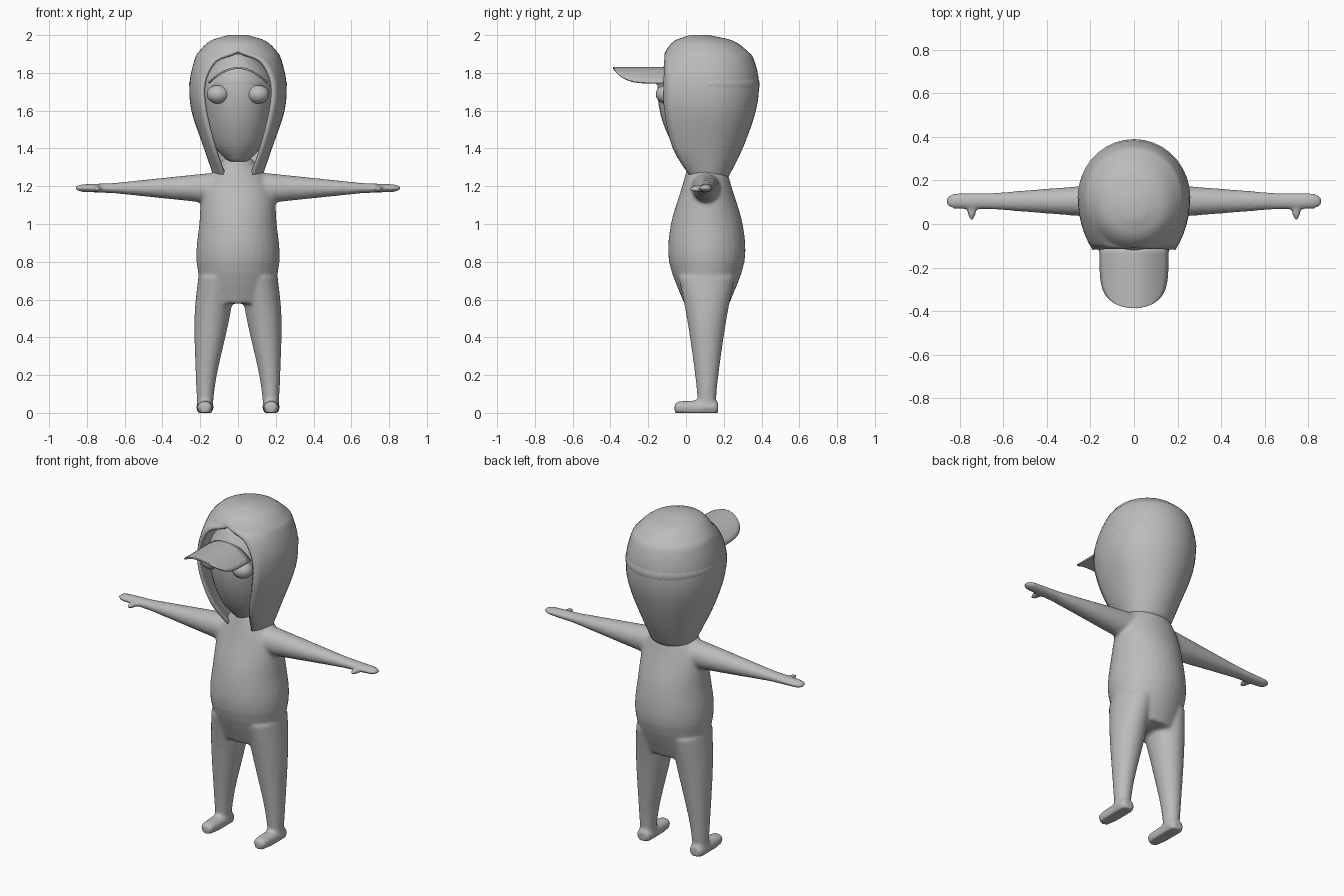
import bpy, bmesh, math

cube = bpy.data.objects.get("Cube")
if cube:
    bpy.data.objects.remove(cube)

shade = (0.5, 0.5, 0.5, 1)
grey = bpy.data.materials.new("plain grey")
grey.use_nodes = True
grey.diffuse_color = shade
grey.node_tree.nodes["Principled BSDF"].inputs["Base Color"].default_value = shade

MIDDLE = 0.11  # depth of the torso and leg axis


def finish(name, bm):
    """Turn a bmesh into a smooth grey object."""
    bmesh.ops.remove_doubles(bm, verts=bm.verts, dist=0.001)
    bmesh.ops.recalc_face_normals(bm, faces=bm.faces)
    for face in bm.faces:
        face.smooth = True
    mesh = bpy.data.meshes.new(name)
    bm.to_mesh(mesh)
    bm.free()
    mesh.materials.append(grey)
    ob = bpy.data.objects.new(name, mesh)
    bpy.context.collection.objects.link(ob)
    return ob


def modify(ob, kind, **settings):
    modifier = ob.modifiers.new(kind.title(), kind)
    for key, value in settings.items():
        setattr(modifier, key, value)


def flow(keys, steps=4):
    """Smooth curve of sections through a few key sections."""
    result = []
    last = len(keys) - 1
    for i in range(last):
        a, b, c, d = (keys[min(max(k, 0), last)] for k in (i - 1, i, i + 1, i + 2))
        for step in range(steps):
            t = step / steps
            result.append([q + t / 2 * (r - p + t * (2 * p - 5 * q + 4 * r - s
                           + t * (3 * (q - r) + s - p)))
                           for p, q, r, s in zip(a, b, c, d)])
    return result + [list(keys[last])]


def skin(bm, rows, closed=False):
    """Join equal rows of points with quads; closed rows also get end caps."""
    loops = [[bm.verts.new(point) for point in row] for row in rows]
    count = len(loops[0])
    for a, b in zip(loops, loops[1:]):
        for i in range(count if closed else count - 1):
            j = (i + 1) % count
            bm.faces.new((a[i], a[j], b[j], b[i]))
    if closed:
        bm.faces.new(loops[0])
        bm.faces.new(loops[-1])


def tube(bm, axis, sections, side=1, count=32):
    """Oval sections: position, centre u, centre v, radius u, radius v."""
    rows = []
    for t, cu, cv, ru, rv in sections:
        row = []
        for i in range(count):
            angle = math.tau * i / count
            u, v = cu + ru * math.cos(angle), cv + rv * math.sin(angle)
            x, y, z = {"x": (t, u, v), "y": (u, t, v), "z": (u, v, t)}[axis]
            row.append((x * side, y, z))
        rows.append(row)
    skin(bm, rows, closed=True)


def ball(bm, centre, radii):
    made = bmesh.ops.create_uvsphere(bm, u_segments=24, v_segments=16, radius=1)
    for v in made["verts"]:
        v.co = [c + r * p for c, r, p in zip(centre, radii, v.co)]


def wrap(sections, count=36):
    """Rows round the back of the head: height, width, front, back, half opening."""
    rows = []
    for z, width, front, back, gap in sections:
        centre = min(0.12, (front + back) / 2)
        half = math.asin(max(gap, 0) / width)
        reach = (centre - front) / math.cos(half)
        row = []
        for i in range(count + 1):
            angle = (math.pi - half) * (2 * i / count - 1)
            c = math.cos(angle)
            depth = back - centre if c > 0 else reach
            row.append((width * math.sin(angle), centre + depth * c, z))
        rows.append(row)
    return rows


# Body: torso, arms, legs and feet fused into one soft skin
bm = bmesh.new()
torso = [(0.58, 0.17, 0.12), (0.8, 0.22, 0.2), (1, 0.205, 0.19),
         (1.2, 0.18, 0.13), (1.35, 0.07, 0.09)]
tube(bm, "z", [(z, 0, MIDDLE, w, d) for z, w, d in flow(torso)])
arm = [(0.1, 0.08, 0.085), (0.65, 0.038, 0.028), (0.83, 0.035, 0.02), (0.86, 0.02, 0.01)]
leg = [(0.02, 0.175, 0.04, 0.045), (0.2, 0.168, 0.056, 0.062),
       (0.5, 0.138, 0.093, 0.105), (0.72, MIDDLE, 0.1, 0.15)]
foot = [(-0.06, 0.025), (-0.03, 0.04), (0.14, 0.045), (0.17, 0.03)]
for side in (1, -1):
    tube(bm, "x", [(x, 0.105, 1.19, d, h) for x, d, h in arm], side)
    ball(bm, (0.745 * side, 0.06, 1.185), (0.02, 0.045, 0.018))
    tube(bm, "z", [(z, x, MIDDLE, w, d) for z, x, w, d in flow(leg)], side)
    tube(bm, "y", [(y, 0.175, 0.03, r, r * 0.8) for y, r in flow(foot)], side)
# Flat soles
for v in bm.verts:
    if v.co.z < 0.015:
        v.co.z = 0
body = finish("body", bm)
modify(body, "REMESH", mode="VOXEL", voxel_size=0.01, use_smooth_shade=True)
modify(body, "SMOOTH", factor=0.5, iterations=8)

# Hood: shell with an arched opening, closed over the crown
hood_keys = [(1.24, 0.125, 0.03, 0.22, 0.07), (1.4, 0.18, -0.07, 0.3, 0.13),
             (1.6, 0.247, -0.115, 0.37, 0.18), (1.75, 0.256, -0.118, 0.386, 0.185),
             (1.87, 0.23, -0.115, 0.36, 0.12), (1.915, 0.205, -0.108, 0.325, 0),
             (1.97, 0.145, -0.06, 0.25, 0), (2, 0.05, 0.02, 0.12, 0)]
bm = bmesh.new()
rows = wrap(flow(hood_keys))
skin(bm, rows)
bm.faces.new([bm.verts.new(point) for point in rows[-1][:-1]])
hood = finish("hood", bm)
modify(hood, "SOLIDIFY", thickness=0.018, offset=-1)

# Raised band round the back of the hood
band = [(1.7, 0.25, -0.1, 0.382, 0), (1.74, 0.259, -0.1, 0.39, 0), (1.78, 0.248, -0.1, 0.38, 0)]
bm = bmesh.new()
skin(bm, [[point for point in row if point[1] > MIDDLE] for row in wrap(flow(band))])
finish("hood_band", bm)

# Face, with the front of the cap above the brow
face_keys = [(1.33, 0.05, 0.07), (1.42, 0.13, 0.14), (1.58, 0.175, 0.205),
             (1.76, 0.187, 0.218), (1.9, 0.09, 0.15)]
bm = bmesh.new()
tube(bm, "z", [(z, 0, 0.07, w, d) for z, w, d in flow(face_keys)])
finish("face", bm)

# Lenses with a straight upper edge, and the brow bar above them
for label, side in (("left", 1), ("right", -1)):
    bm = bmesh.new()
    ball(bm, (side * 0.105, -0.105, 1.687), (0.06, 0.055, 0.05))
    for v in bm.verts:
        v.co.z = min(v.co.z, 1.733)
    finish(label + "_lens", bm)
bm = bmesh.new()
tube(bm, "z", [(z, 0, 0.06, 0.18, 0.215) for z in (1.735, 1.75)])
bar = finish("brow_bar", bm)
bpy.context.view_layer.objects.active = bar
bar.select_set(True)
bpy.ops.object.shade_smooth_by_angle()

# Arched visor with a rounded tip
bm = bmesh.new()
rows = []
for i in range(13):
    t = math.sin(math.pi / 2 * i / 12)
    width = 0.155 * math.sqrt(max(1 - t ** 5, 0.005))
    across = [width * s / 8 for s in range(-8, 9)]
    rows.append([(x, -0.1 - 0.286 * t, 1.826 - 3.3 * x * x) for x in across])
skin(bm, rows)
visor = finish("visor", bm)
modify(visor, "SOLIDIFY", thickness=0.01, offset=0)
